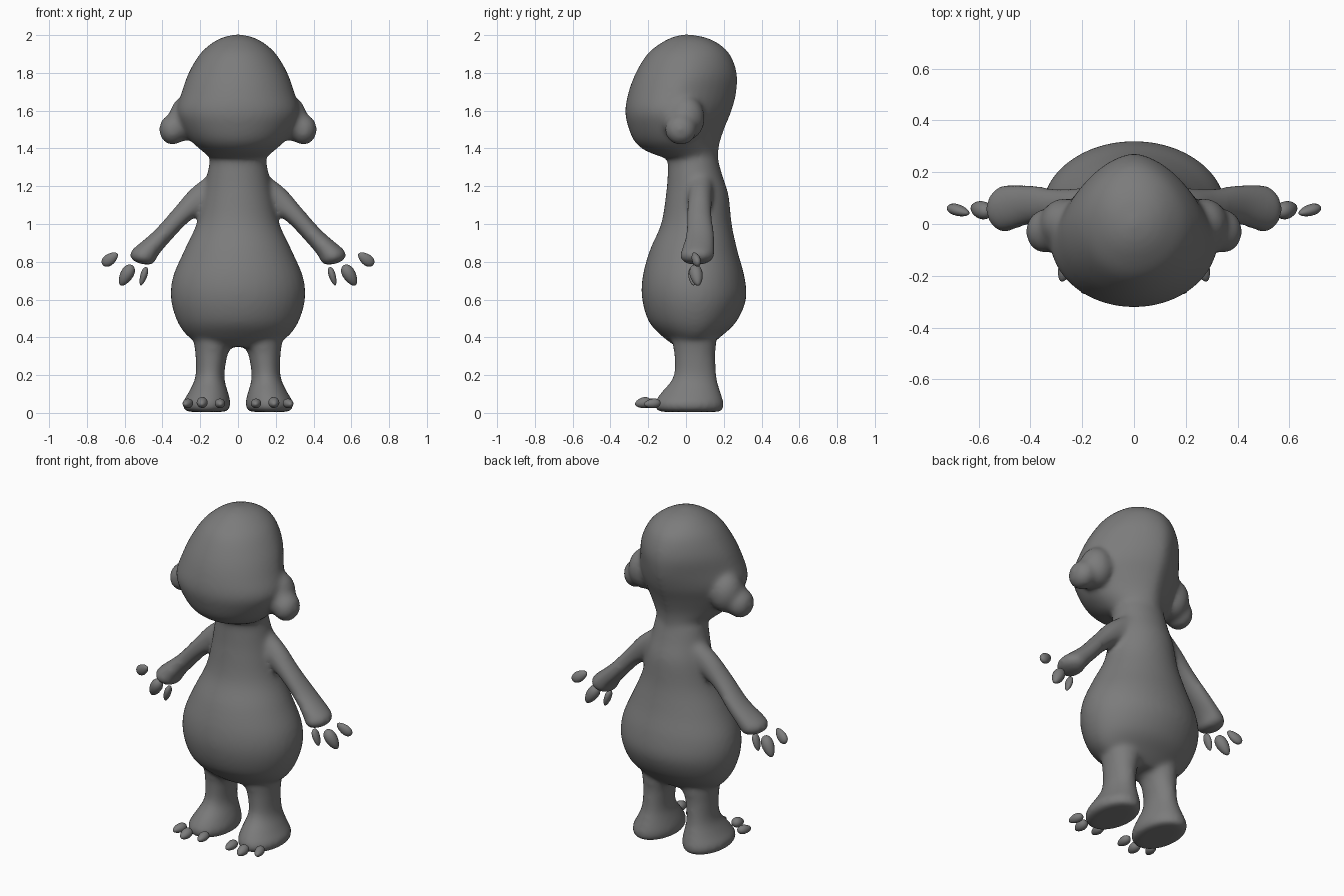
import bpy, bmesh, math
from mathutils import Vector, Matrix

N = 40
GREY = bpy.data.materials.new("dark_grey")
GREY.diffuse_color = (0.2, 0.2, 0.2, 1)


def catmull(rows, steps=5):
    """Smoothly subdivide a list of number tuples."""
    out = []
    for i in range(len(rows) - 1):
        p0, p1, p2, p3 = (rows[max(0, min(len(rows) - 1, i + k))] for k in (-1, 0, 1, 2))
        for s in range(steps):
            t = s / steps
            out.append(tuple(0.5 * (2 * b + (c - a) * t + (2 * a - 5 * b + 4 * c - d) * t * t
                                    + (3 * b - a - 3 * c + d) * t ** 3)
                             for a, b, c, d in zip(p0, p1, p2, p3)))
    return out + [rows[-1]]


def loft(bm, rings):
    vs = [[bm.verts.new(p) for p in r] for r in rings]
    for a, b in zip(vs, vs[1:]):
        for i in range(N):
            j = (i + 1) % N
            bm.faces.new((a[i], a[j], b[j], b[i]))
    bm.faces.new(vs[0])
    bm.faces.new(vs[-1])


def section(z, w, front, mid, back, power, cx=0.0):
    """Horizontal outline: rounded front, back half narrowed by power."""
    ring = []
    for i in range(N):
        t = 2 * math.pi * i / N
        c, s = math.cos(t), math.sin(t)
        if s <= 0:
            x, y = w * c, mid + (mid - front) * s
        else:
            x = w * math.copysign(abs(c) ** power, c)
            y = mid + (back - mid) * s ** power
        ring.append((cx + x, y, z))
    return ring


def blob(bm, centre, radii):
    m = Matrix.Translation(centre) @ Matrix.Diagonal((*radii, 1))
    bmesh.ops.create_uvsphere(bm, u_segments=24, v_segments=16, radius=1, matrix=m)


def finish(bm, name):
    bmesh.ops.recalc_face_normals(bm, faces=bm.faces)
    for f in bm.faces:
        f.smooth = True
    me = bpy.data.meshes.new(name)
    bm.to_mesh(me)
    bm.free()
    me.materials.append(GREY)
    ob = bpy.data.objects.new(name, me)
    bpy.context.collection.objects.link(ob)
    return ob


bm = bmesh.new()

# Torso and head: z, half width, front y, widest y, back y, back power
trunk = [(0.35, 0.17, -0.05, 0.05, 0.12, 1), (0.40, 0.26, -0.12, 0.05, 0.18, 1),
         (0.48, 0.32, -0.195, 0.05, 0.265, 1), (0.60, 0.355, -0.232, 0.05, 0.318, 1),
         (0.72, 0.345, -0.23, 0.05, 0.310, 1), (0.86, 0.285, -0.192, 0.05, 0.272, 1),
         (1.00, 0.22, -0.132, 0.06, 0.242, 1), (1.15, 0.185, -0.107, 0.06, 0.226, 1),
         (1.25, 0.165, -0.098, 0.05, 0.195, 1), (1.34, 0.15, -0.098, 0.04, 0.170, 1)]
head = [(1.355, 0.155, -0.13, 0.0, 0.170, 1.05), (1.39, 0.195, -0.218, -0.03, 0.172, 1.15),
        (1.44, 0.25, -0.275, -0.05, 0.182, 1.3), (1.52, 0.30, -0.308, -0.06, 0.210, 1.35),
        (1.60, 0.325, -0.322, -0.06, 0.243, 1.35), (1.70, 0.298, -0.304, -0.04, 0.268, 1.3),
        (1.80, 0.262, -0.266, -0.01, 0.270, 1.2), (1.90, 0.202, -0.205, 0.01, 0.232, 1.1),
        (1.96, 0.135, -0.13, 0.02, 0.165, 1), (1.99, 0.075, -0.07, 0.02, 0.095, 1),
        (2.003, 0.015, -0.02, 0.0, 0.02, 1)]
loft(bm, [section(*r) for r in catmull(trunk + head)])

# Arm: centre x, y, z, half thickness, half depth, tilt of cross-section
arm = [(0.10, 0.08, 1.21, 0.075, 0.07, 40), (0.20, 0.075, 1.135, 0.072, 0.065, 42),
       (0.30, 0.07, 1.047, 0.053, 0.067, 44), (0.40, 0.075, 0.938, 0.05, 0.077, 42),
       (0.47, 0.065, 0.867, 0.058, 0.088, 36), (0.505, 0.058, 0.825, 0.07, 0.09, 25),
       (0.515, 0.055, 0.80, 0.055, 0.065, 18), (0.517, 0.055, 0.79, 0.02, 0.025, 15)]
# Leg: z, half width, front y, middle y, back y, power, centre x
leg = [(0.005, 0.095, -0.13, 0.02, 0.18, 1, 0.165), (0.018, 0.12, -0.16, 0.02, 0.197, 1, 0.166),
       (0.055, 0.127, -0.166, 0.02, 0.2, 1, 0.166), (0.11, 0.104, -0.13, 0.03, 0.183, 1, 0.157),
       (0.19, 0.077, -0.068, 0.05, 0.162, 1, 0.149), (0.30, 0.084, -0.062, 0.05, 0.155, 1, 0.141),
       (0.37, 0.10, -0.07, 0.05, 0.16, 1, 0.133), (0.50, 0.10, -0.06, 0.05, 0.15, 1, 0.14)]
for s in (1, -1):
    rings = []
    for x, y, z, a, b, tilt in catmull(arm):
        u = Vector((math.cos(math.radians(tilt)), 0, math.sin(math.radians(tilt))))
        ring = []
        for i in range(N):
            t = 2 * math.pi * i / N
            p = Vector((x, y + b * math.sin(t), z)) + u * a * math.cos(t)
            ring.append((s * p.x, p.y, p.z))
        rings.append(ring)
    loft(bm, rings)
    loft(bm, [[(s * x, y, z) for x, y, z in section(*r)] for r in catmull(leg)])
    # Drooping ear: lobe, root and the web that joins it to the head
    blob(bm, (s * 0.347, -0.028, 1.50), (0.071, 0.085, 0.082))
    blob(bm, (s * 0.29, -0.02, 1.53), (0.095, 0.095, 0.09))
    blob(bm, (s * 0.27, 0.0, 1.56), (0.095, 0.1, 0.12))

# Fuse into one soft skin
body = finish(bm, "body")
rm = body.modifiers.new("fuse", 'REMESH')
rm.mode = 'VOXEL'
rm.voxel_size = 0.013
rm.use_smooth_shade = True
sm = body.modifiers.new("soften", 'SMOOTH')
sm.factor = 0.5
sm.iterations = 16


def claw(name, base, tip, wide, thick):
    """Pointed pebble from base to tip, with a copy on the other side."""
    base, tip = Vector(base), Vector(tip)
    axis = tip - base
    bm = bmesh.new()
    bmesh.ops.create_uvsphere(bm, u_segments=16, v_segments=12, radius=1)
    for v in bm.verts:
        k = 1 - 0.2 * v.co.z
        v.co = Vector((v.co.x * wide * k, v.co.y * thick * k, v.co.z * axis.length / 2))
    z = axis.normalized()
    side = Vector((0, 1, 0)) if abs(z.y) < 0.7 else Vector((1, 0, 0))
    x = (side - z * side.dot(z)).normalized()
    y = z.cross(x)
    rot = Matrix((x, y, z)).transposed().to_4x4()
    bm.transform(Matrix.Translation((base + tip) / 2) @ rot)
    ob = finish(bm, name)
    ob.modifiers.new("other_side", 'MIRROR')


# Finger claws
claw("finger_claw_inner", (0.485, 0.035, 0.772), (0.515, 0.04, 0.675), 0.025, 0.018)
claw("finger_claw_middle", (0.56, 0.045, 0.782), (0.622, 0.065, 0.675), 0.034, 0.034)
claw("finger_claw_outer", (0.717, 0.065, 0.785), (0.638, 0.04, 0.843), 0.022, 0.03)
# Toe claws
claw("toe_claw_inner", (0.097, -0.155, 0.054), (0.093, -0.245, 0.045), 0.027, 0.025)
claw("toe_claw_middle", (0.188, -0.185, 0.062), (0.192, -0.27, 0.045), 0.029, 0.028)
claw("toe_claw_outer", (0.255, -0.135, 0.054), (0.28, -0.222, 0.045), 0.026, 0.025)
